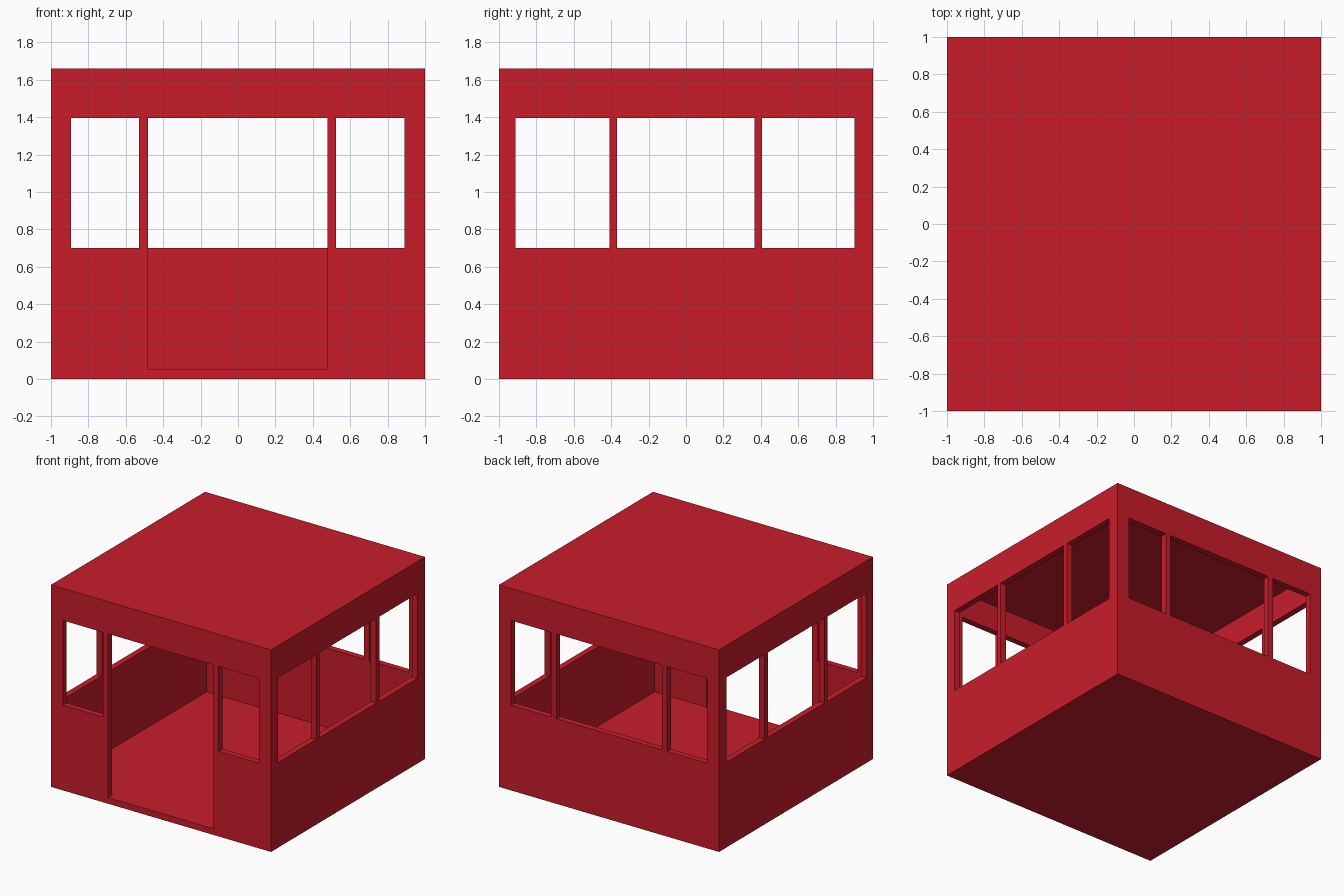
import bpy

if "Cube" in bpy.data.objects:
    bpy.data.objects.remove(bpy.data.objects["Cube"])

H = 1.66            # overall height
T = 0.05            # wall, floor and roof thickness
SILL, HEAD = 0.70, 1.396

red = bpy.data.materials.new("red_paint")
red.diffuse_color = (0.58, 0.012, 0.023, 1)
red.use_nodes = True
red.node_tree.nodes["Principled BSDF"].inputs["Base Color"].default_value = red.diffuse_color


def box(name, lo, hi):
    """Axis-aligned box between two corners."""
    bpy.ops.mesh.primitive_cube_add(size=1, location=[(a + b) / 2 for a, b in zip(lo, hi)])
    ob = bpy.context.object
    ob.name = name
    ob.scale = [b - a for a, b in zip(lo, hi)]
    bpy.ops.object.transform_apply(location=True, rotation=False, scale=True)
    return ob


def cut(target, lo, hi):
    """Subtract a box from the target and discard the cutter."""
    cutter = box("cutter", lo, hi)
    cutter.hide_render = True
    mod = target.modifiers.new("cut", 'BOOLEAN')
    mod.operation = 'DIFFERENCE'
    mod.solver = 'EXACT'
    mod.object = cutter
    bpy.context.view_layer.objects.active = target
    bpy.ops.object.modifier_apply(modifier=mod.name)
    bpy.data.objects.remove(cutter, do_unlink=True)


# Hollow cabin shell with floor and flat roof
cabin = box("cabin_shell", (-1, -1, 0), (1, 1, H))
cut(cabin, (-1 + T, -1 + T, T), (1 - T, 1 - T, H - T))

# Narrow corner windows, through front and back walls
for x0, x1 in ((-0.892, -0.528), (0.525, 0.89)):
    cut(cabin, (x0, -1.2, SILL), (x1, 1.2, HEAD))

# Wide back window, and the open doorway down to the floor in front
cut(cabin, (-0.48, 0.5, SILL), (0.478, 1.2, HEAD))
cut(cabin, (-0.48, -1.2, T), (0.478, -0.5, HEAD))

# Three windows through both side walls
for y0, y1 in ((-0.912, -0.41), (-0.37, 0.366), (0.407, 0.90)):
    cut(cabin, (-1.2, y0, SILL), (1.2, y1, HEAD))

cabin.data.materials.clear()
cabin.data.materials.append(red)
